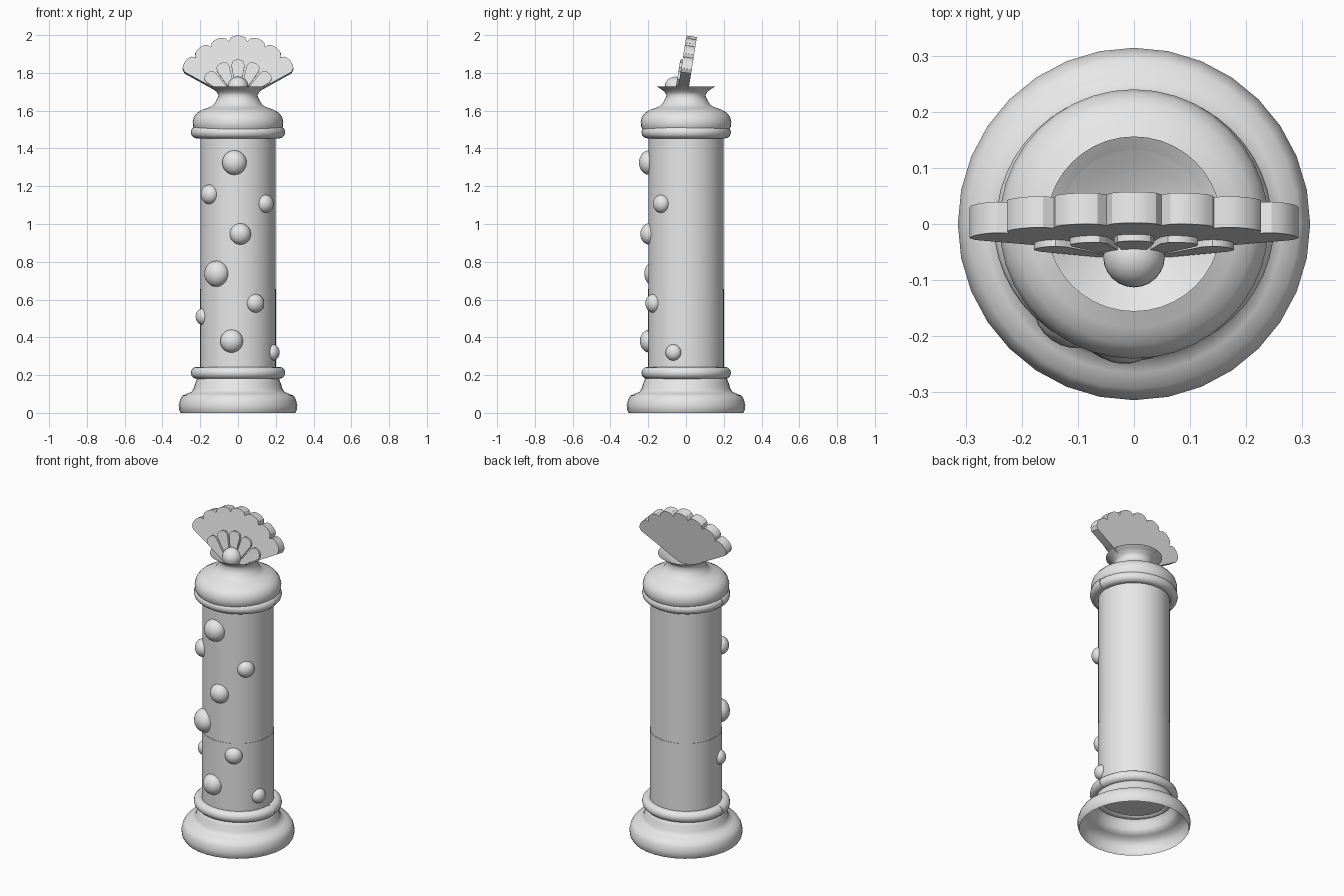
import bpy, bmesh, math
from mathutils import Matrix, Vector

if "Cube" in bpy.data.objects:
    bpy.data.objects.remove(bpy.data.objects["Cube"])

stone = bpy.data.materials.new("pale_stone")
stone.diffuse_color = (0.8, 0.8, 0.8, 1)
stone.use_nodes = True
stone.node_tree.nodes["Principled BSDF"].inputs["Base Color"].default_value = stone.diffuse_color


def finish(name, bm, smooth=True, angle=35):
    bmesh.ops.recalc_face_normals(bm, faces=bm.faces)
    me = bpy.data.meshes.new(name)
    bm.to_mesh(me)
    bm.free()
    me.materials.append(stone)
    ob = bpy.data.objects.new(name, me)
    bpy.context.collection.objects.link(ob)
    if smooth:
        bpy.ops.object.select_all(action='DESELECT')
        ob.select_set(True)
        bpy.context.view_layer.objects.active = ob
        bpy.ops.object.shade_smooth_by_angle(angle=math.radians(angle))
    return ob


def lathe(name, profile, segs=32, cap_bottom=False, cap_top=False, angle=35):
    """Revolve (radius, height) points about z."""
    bm = bmesh.new()
    rings = [[bm.verts.new((r * math.cos(2 * math.pi * i / segs),
                            r * math.sin(2 * math.pi * i / segs), z))
              for i in range(segs)] for r, z in profile]
    for a, b in zip(rings, rings[1:]):
        for i in range(segs):
            j = (i + 1) % segs
            bm.faces.new((a[i], a[j], b[j], b[i]))
    if cap_bottom:
        bm.faces.new(rings[0])
    if cap_top:
        bm.faces.new(rings[-1])
    return finish(name, bm, angle=angle)


def half_ring(name, z, rx, ry, start, tube=0.032, steps=24, sides=12):
    """Half of an oval moulding with closed ends."""
    bm = bmesh.new()
    rings = []
    for i in range(steps + 1):
        a = start + math.pi * i / steps
        ring = []
        for k in range(sides):
            t = 2 * math.pi * k / sides
            d = tube * math.cos(t)
            ring.append(bm.verts.new(((rx + d) * math.cos(a), (ry + d) * math.sin(a),
                                      z + tube * math.sin(t))))
        rings.append(ring)
    for a, b in zip(rings, rings[1:]):
        for k in range(sides):
            m = (k + 1) % sides
            bm.faces.new((a[k], a[m], b[m], b[k]))
    bm.faces.new(rings[0])
    bm.faces.new(rings[-1])
    return finish(name, bm)


# Hollow foot, open underneath
lathe("base", [(0.303, 0), (0.311, 0.015), (0.314, 0.04), (0.307, 0.07), (0.294, 0.092),
               (0.265, 0.103), (0.245, 0.113), (0.235, 0.13), (0.226, 0.16),
               (0.214, 0.185), (0.195, 0.2)], angle=60)

# Shaft in two drums
lathe("lower_shaft", [(0.2, 0.19), (0.2, 0.655)], 64, True, True)
lathe("upper_shaft", [(0.198, 0.655), (0.198, 1.5)], 64, True, True)

# Mouldings, each made of a front and a back half
for label, z in (("lower", 0.212), ("upper", 1.485)):
    half_ring(label + "_ring_front", z, 0.218, 0.204, math.pi)
    half_ring(label + "_ring_back", z, 0.214, 0.206, 0)

# Capital with flared neck and a hollow dish on top
lathe("capital", [(0.19, 1.49), (0.225, 1.493), (0.237, 1.515), (0.24, 1.54), (0.233, 1.568),
                  (0.215, 1.59), (0.185, 1.607), (0.15, 1.618), (0.128, 1.632), (0.114, 1.655),
                  (0.103, 1.68), (0.112, 1.699), (0.135, 1.716), (0.156, 1.729),
                  (0.11, 1.70), (0.05, 1.668), (0.004, 1.658)], 40, cap_top=True, angle=50)

# Pearl in the dish
bm = bmesh.new()
bmesh.ops.create_uvsphere(bm, u_segments=24, v_segments=16, radius=0.055,
                          matrix=Matrix.Translation((0, -0.058, 1.725)))
finish("pearl", bm)

# Shell: local x right, local y up the fan, then stood up and leaned back
LEAN = math.radians(9)
stand = Matrix.Translation((0, -0.053, 1.65)) @ Matrix.Rotation(math.pi / 2 - LEAN, 4, 'X')


def arc_lobe(a0, a1, cusp, peak, n=8):
    """Rounded scallop edge between two fan angles."""
    pts = []
    for i in range(n + 1):
        t = i / n
        a = a0 + (a1 - a0) * t
        r = cusp + (peak - cusp) * math.sqrt(max(0, 1 - (2 * t - 1) ** 2))
        pts.append((r * math.cos(a), r * math.sin(a)))
    return pts


def plate(name, outline, front, back):
    bm = bmesh.new()
    f = bm.faces.new([bm.verts.new((x, y, front)) for x, y in outline])
    ext = bmesh.ops.extrude_face_region(bm, geom=[f])
    moved = [g for g in ext["geom"] if isinstance(g, bmesh.types.BMVert)]
    bmesh.ops.translate(bm, verts=moved, vec=Vector((0, 0, back - front)))
    bmesh.ops.transform(bm, matrix=stand, verts=bm.verts)
    return finish(name, bm, angle=30)


A0, A1 = math.radians(29), math.radians(151)
step = (A1 - A0) / 7
fan = [(-0.04, 0.022), (0.04, 0.022)]
for i in range(7):
    lobe = arc_lobe(A0 + i * step, A0 + (i + 1) * step, 0.324, 0.352)
    fan += lobe if i == 0 else lobe[1:]
plate("shell", fan, 0.0, -0.056)

# Raised inner petals on the shell face
step = (A1 - A0) / 5
for i in range(5):
    a, b = A0 + i * step + 0.03, A0 + (i + 1) * step - 0.03
    root = [(0.07 * math.cos(t), 0.07 * math.sin(t)) for t in (b, a)]
    plate("shell_petal_%d" % (i + 1), root + arc_lobe(a, b, 0.195, 0.222), 0.012, -0.002)

# Rounded studs on the front of the shaft: sideways offset, height, radius
studs = [(-0.02, 1.325, 0.065), (-0.155, 1.157, 0.052), (0.15, 1.107, 0.048),
         (0.013, 0.947, 0.056), (-0.117, 0.737, 0.069), (0.095, 0.58, 0.049),
         (-0.194, 0.51, 0.043), (-0.035, 0.38, 0.061), (0.19, 0.32, 0.043)]
for i, (x, z, r) in enumerate(studs):
    a = math.asin(x / 0.202)
    m = (Matrix.Translation((0.195 * math.sin(a), -0.195 * math.cos(a), z))
         @ Matrix.Rotation(a, 4, 'Z') @ Matrix.Diagonal((1, 0.85, 1, 1)))
    bm = bmesh.new()
    bmesh.ops.create_uvsphere(bm, u_segments=24, v_segments=14, radius=r, matrix=m)
    finish("stud_%d" % (i + 1), bm)
